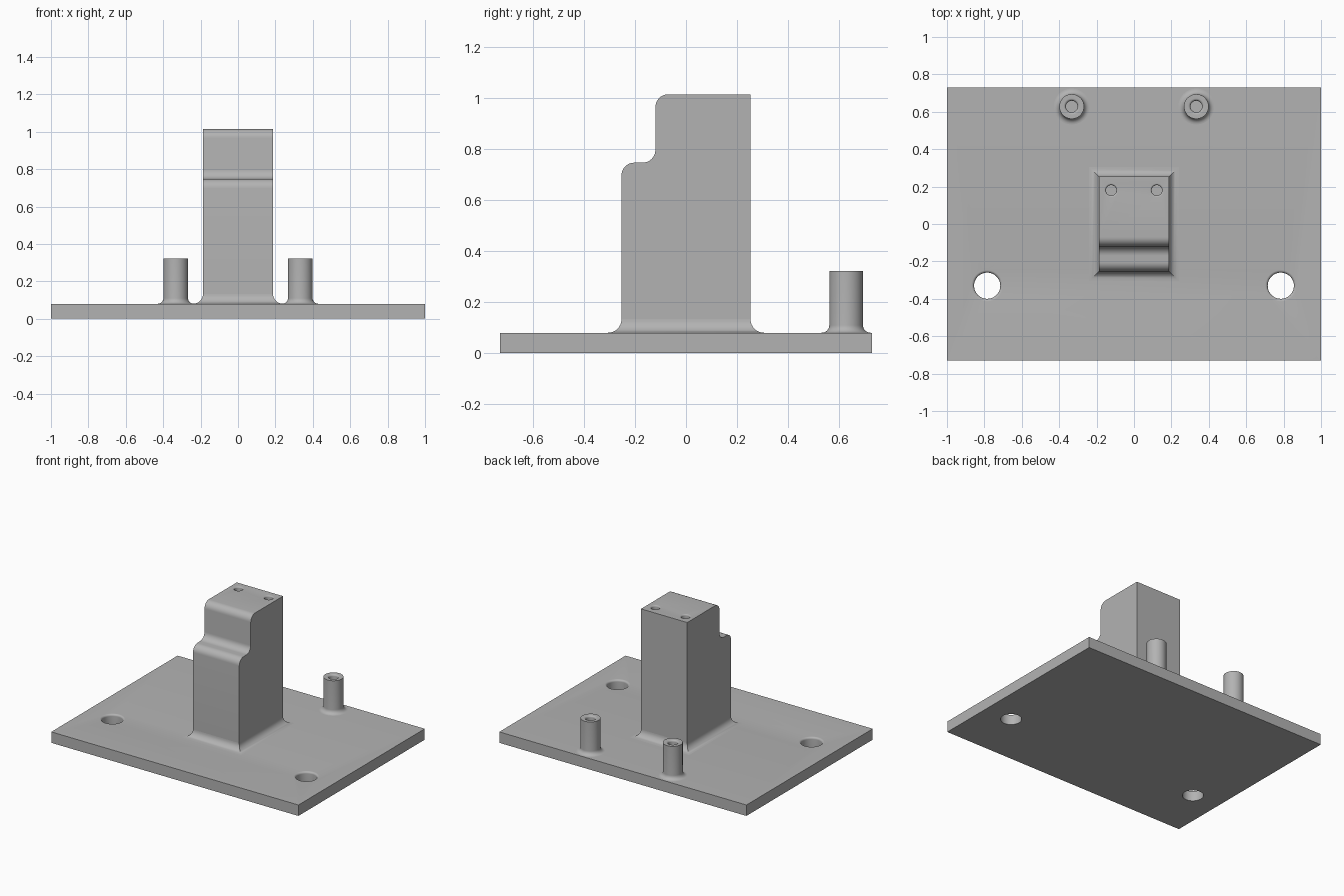
import bpy, bmesh, math
from mathutils import Vector

cube = bpy.data.objects.get("Cube")
if cube:
    bpy.data.objects.remove(cube)

PLATE_TOP = 0.08
TOWER_TOP = 1.015
HALF_W, HALF_D = 0.187, 0.253

grey = bpy.data.materials.new("plain_grey")
grey.use_nodes = True
colour = (0.45, 0.45, 0.45, 1)
grey.diffuse_color = colour
grey.node_tree.nodes["Principled BSDF"].inputs["Base Color"].default_value = colour


def make(name, bm, location=(0, 0, 0)):
    bmesh.ops.recalc_face_normals(bm, faces=bm.faces)
    mesh = bpy.data.meshes.new(name)
    bm.to_mesh(mesh)
    bm.free()
    mesh.materials.append(grey)
    obj = bpy.data.objects.new(name, mesh)
    obj.location = location
    bpy.context.collection.objects.link(obj)
    return obj


def arc(cx, cy, r, start, end, steps=8):
    angles = [math.radians(start + (end - start) * i / steps) for i in range(steps + 1)]
    return [(cx + r * math.cos(a), cy + r * math.sin(a)) for a in angles]


def lathe(name, profile, location, sides=48):
    """Spin an (r, z) profile, closing its ends with flat caps."""
    bm = bmesh.new()
    rings = []
    for r, z in profile:
        turn = [2 * math.pi * i / sides for i in range(sides)]
        rings.append([bm.verts.new((r * math.cos(a), r * math.sin(a), z)) for a in turn])
    for low, high in zip(rings, rings[1:]):
        for i in range(sides):
            j = (i + 1) % sides
            bm.faces.new((low[i], low[j], high[j], high[i]))
    bm.faces.new(rings[0])
    bm.faces.new(rings[-1])
    return make(name, bm, location)


def drill(target, name, x, y, top, r, lip, depth):
    """Cut a round hole with a softened upper rim."""
    profile = [(r, -depth)] + arc(r + lip, -lip, lip, 180, 90) + [(r + lip, 0.05)]
    cutter = lathe(name, profile, (x, y, top))
    cutter.hide_render = True
    cutter.hide_set(True)
    cut = target.modifiers.new(name, "BOOLEAN")
    cut.operation = "DIFFERENCE"
    cut.solver = "EXACT"
    cut.object = cutter


def finish(obj):
    """Apply the cuts and smooth the curved faces."""
    bpy.ops.object.select_all(action="DESELECT")
    obj.select_set(True)
    bpy.context.view_layer.objects.active = obj
    for modifier in list(obj.modifiers):
        bpy.ops.object.modifier_apply(modifier=modifier.name)
    bpy.ops.object.shade_smooth_by_angle(angle=math.radians(30))


# Base plate with two mounting holes
bm = bmesh.new()
bmesh.ops.create_cube(bm, size=1)
bmesh.ops.scale(bm, vec=(2, 1.46, PLATE_TOP), verts=bm.verts)
bmesh.ops.translate(bm, vec=(0, 0, PLATE_TOP / 2), verts=bm.verts)
plate = make("base_plate", bm)
for side, x in (("left", 0.785), ("right", -0.785)):
    drill(plate, side + "_plate_hole_cutter", x, -0.33, PLATE_TOP, 0.07, 0.014, 0.2)
finish(plate)

# Stepped tower: side profile in (y, z), extruded across x
R = 0.05
STEP_Y, STEP_Z = -0.12, 0.747
outline = [(HALF_D, PLATE_TOP), (HALF_D, TOWER_TOP)]
outline += arc(STEP_Y + R, TOWER_TOP - R, R, 90, 180)
outline += arc(STEP_Y - R, STEP_Z + R, R, 0, -90)
outline += arc(-HALF_D + R, STEP_Z - R, R, 90, 180)
outline += [(-HALF_D, PLATE_TOP)]
bm = bmesh.new()
face = bm.faces.new([bm.verts.new((-HALF_W, y, z)) for y, z in outline])
side = bmesh.ops.extrude_face_region(bm, geom=[face])
moved = [v for v in side["geom"] if isinstance(v, bmesh.types.BMVert)]
bmesh.ops.translate(bm, vec=Vector((2 * HALF_W, 0, 0)), verts=moved)
tower = make("stepped_tower", bm)
for side, x in (("left", 0.122), ("right", -0.122)):
    drill(tower, side + "_tower_hole_cutter", x, 0.18, TOWER_TOP, 0.028, 0.009, 0.2)
finish(tower)

# Mitred fillet around the foot of the tower
F = 0.053
bm = bmesh.new()
loops = []
for out, z in arc(F, PLATE_TOP + F, F, 180, 270):
    w, d = HALF_W + out, HALF_D + out
    loops.append([bm.verts.new((sx * w, sy * d, z))
                  for sx, sy in ((1, 1), (-1, 1), (-1, -1), (1, -1))])
for upper, lower in zip(loops, loops[1:]):
    for i in range(4):
        j = (i + 1) % 4
        bm.faces.new((upper[i], upper[j], lower[j], lower[i]))
finish(make("tower_fillet", bm))

# Hollow pins with flared feet and softened bores
PIN_R, FOOT, BORE, LIP, PIN_TOP = 0.066, 0.03, 0.031, 0.013, 0.322
pin_profile = arc(PIN_R + FOOT, PLATE_TOP + FOOT, FOOT, 270, 180)
pin_profile += [(PIN_R, PIN_TOP)]
pin_profile += arc(BORE + LIP, PIN_TOP - LIP, LIP, 90, 180)
pin_profile += [(BORE, PLATE_TOP + 0.04)]
for side, x in (("left", 0.333), ("right", -0.333)):
    finish(lathe(side + "_pin", pin_profile, (x, 0.628, 0)))
